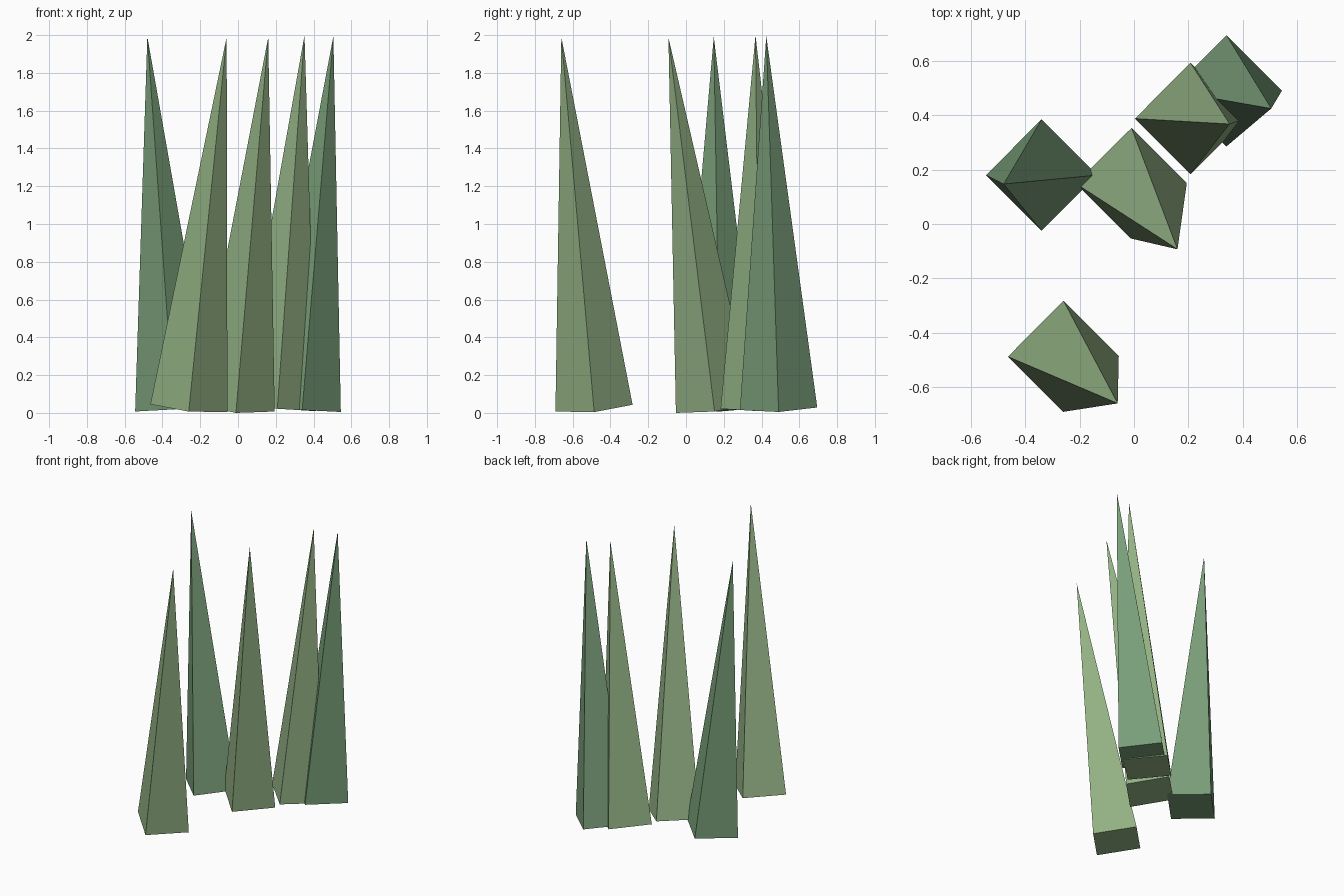
import bpy, bmesh, math
from mathutils import Vector, Matrix

if "Cube" in bpy.data.objects:
    bpy.data.objects.remove(bpy.data.objects["Cube"])


def material(name, rgb):
    m = bpy.data.materials.new(name)
    m.diffuse_color = (*rgb, 1)
    m.use_nodes = True
    m.node_tree.nodes["Principled BSDF"].inputs["Base Color"].default_value = m.diffuse_color
    return m


light = material("light_green", (0.29, 0.44, 0.23))
dark = material("dark_green", (0.19, 0.34, 0.19))
RADIUS = 0.205


def blade(name, base, apex, mat):
    """Four-sided spike standing on a square base, leaning from base to apex."""
    base, apex = Vector(base), Vector(apex)
    axis = apex - base
    length = axis.length
    bm = bmesh.new()
    bmesh.ops.create_cone(bm, cap_ends=True, segments=4, radius1=RADIUS,
                          radius2=0, depth=length,
                          matrix=Matrix.Translation((0, 0, length / 2)))
    bmesh.ops.remove_doubles(bm, verts=bm.verts, dist=1e-4)
    # make sure the corners point along x and y
    v = min(bm.verts, key=lambda p: p.co.z)
    turn = -math.atan2(v.co.y, v.co.x)
    tilt = Vector((0, 0, 1)).rotation_difference(axis).to_matrix().to_4x4()
    bm.transform(Matrix.Translation(base) @ tilt @ Matrix.Rotation(turn, 4, 'Z'))
    bmesh.ops.recalc_face_normals(bm, faces=bm.faces)
    mesh = bpy.data.meshes.new(name)
    bm.to_mesh(mesh)
    bm.free()
    mesh.materials.append(mat)
    ob = bpy.data.objects.new(name, mesh)
    bpy.context.collection.objects.link(ob)


# Grass blades: base centre, tip, colour
blade("grass_blade_left", (-0.34, 0.18, 0.022), (-0.48, 0.147, 1.992), dark)
blade("grass_blade_front", (-0.26, -0.487, 0.025), (-0.06, -0.66, 1.99), light)
blade("grass_blade_middle", (-0.01, 0.15, 0.025), (0.16, -0.093, 1.988), light)
blade("grass_blade_right", (0.208, 0.388, 0.024), (0.352, 0.368, 2.0), light)
blade("grass_blade_back", (0.34, 0.49, 0.022), (0.505, 0.425, 1.995), dark)
